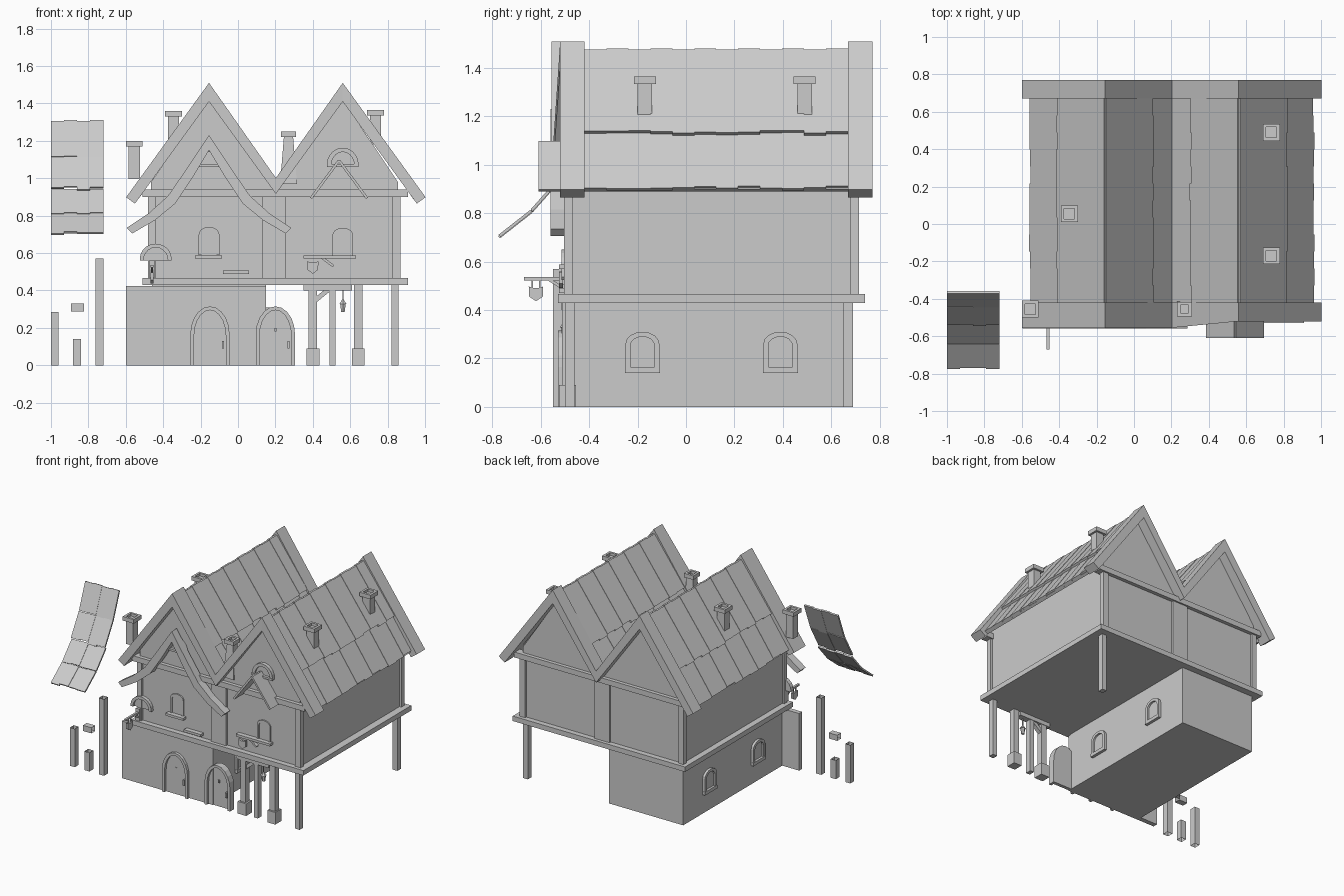
import bpy, bmesh, math, random

if "Cube" in bpy.data.objects:
    bpy.data.objects.remove(bpy.data.objects["Cube"])
random.seed(4)

def prism(name, pts, a0, a1, axis='y', caps=True):
    """Extrude a profile: (x,z) along y, (y,z) along x or (x,y) along z. a0 may depend on u."""
    bm = bmesh.new()
    place = {'y': lambda u, v, w: (u, w, v), 'x': lambda u, v, w: (w, u, v),
             'z': lambda u, v, w: (u, v, w)}[axis]
    lo = [bm.verts.new(place(u, v, a0(u) if callable(a0) else a0)) for u, v in pts]
    hi = [bm.verts.new(place(u, v, a1)) for u, v in pts]
    n = len(pts)
    for i in range(n):
        bm.faces.new((lo[i], lo[(i + 1) % n], hi[(i + 1) % n], hi[i]))
    if caps:
        bm.faces.new(lo)
        bm.faces.new(hi)
    bmesh.ops.recalc_face_normals(bm, faces=bm.faces)
    me = bpy.data.meshes.new(name)
    bm.to_mesh(me)
    bm.free()
    ob = bpy.data.objects.new(name, me)
    bpy.context.collection.objects.link(ob)
    return ob

def rect(a, b, c, d):
    return [(a, c), (b, c), (b, d), (a, d)]

def box(name, x0, x1, y0, y1, z0, z1, caps=True):
    return prism(name, rect(x0, x1, y0, y1), z0, z1, 'z', caps)

def arch(c, z0, w, h, rise, n=10):
    """Open arched outline from bottom left, over the top, to bottom right."""
    top = [(c - w / 2 * math.cos(math.pi * i / n), z0 + h - rise + rise * math.sin(math.pi * i / n))
           for i in range(n + 1)]
    return [(c - w / 2, z0)] + top + [(c + w / 2, z0)]

def arched(name, c, z0, w, h, rise, t, front, wall, axis='y', n=10):
    """Raised arched frame with a set back panel."""
    outer, inner = arch(c, z0, w, h, rise, n), arch(c, z0, w - 2 * t, h - t, rise - t * .6, n)
    prism(name + "_frame", outer + inner[::-1], front, wall, axis)
    prism(name + "_panel", inner, front + (wall - front) * .5, wall, axis)

def bar(name, p, q, t, a0, a1, axis='y'):
    """Slanted plank between two profile points."""
    dx, dz = q[0] - p[0], q[1] - p[1]
    l = math.hypot(dx, dz)
    nx, nz = -dz / l * t / 2, dx / l * t / 2
    return prism(name, [(p[0] + nx, p[1] + nz), (q[0] + nx, q[1] + nz),
                        (q[0] - nx, q[1] - nz), (p[0] - nx, p[1] - nz)], a0, a1, axis)

# ground floor block, front wall and floor slab
box("ground_floor", -.46, .15, -.49, .69, 0, .43)
box("front_wall", -.6, .15, -.51, -.475, 0, .425)
box("floor_slab", -.51, .91, -.53, .74, .43, .467)

# upper floor with twin gables
prism("upper_floor", [(-.465, .46), (.855, .46), (.855, .98), (.56, 1.42), (.2, .94), (-.155, 1.42), (-.465, .98)],
      -.49, .7)
for side, y0, y1 in (("front", -.505, -.47), ("back", .68, .715)):
    for x0, x1 in ((-.48, -.44), (.13, .255), (.825, .87)):
        box(side + "_wall_post", x0, x1, y0, y1, .46, .91)
    box(side + "_tie_beam", -.51, .91, y0 - .012, y1 + .012, .9, .94)

# gable boards at both ends of both roofs
S = .61 / .442
def leg(name, cx, s, run, y0, y1):
    if run > .4:
        pts = [(0, 1.51), (run, 1.51 - S * run), (run - .047, 1.476 - S * run), (0, 1.41)]
    else:
        pts = [(0, 1.51), (run, 1.51 - S * run - .015), (run, 1.41 - S * run), (0, 1.41)]
    prism(name, [(cx + s * a, b) for a, b in pts], y0, y1)
for cx, sides in ((-.155, ((-1, .443), (1, .358))), (.56, ((-1, .358), (1, .443)))):
    for s, run in sides:
        leg("back_gable_board", cx, s, run, .67, .77)
        if cx < 0:
            front = -.555
        elif s < 0:
            front = lambda u: -.555 + .035 * (u - .2) / .36
        else:
            front = -.52
        leg("front_gable_board", cx, s, run, front, -.42)

# roof slopes: a deck and two courses of overlapping tile strips
def course(name, p, q, y0, y1, n, axis='y', t=.016):
    step = (y1 - y0) / n
    l = math.hypot(q[0] - p[0], q[1] - p[1])
    for i in range(n):
        e = random.uniform(-.006, .008) / l
        k = .004 * (i % 2)
        end = (q[0] + (q[0] - p[0]) * e, q[1] + (q[1] - p[1]) * e + k)
        bar(name, (p[0], p[1] + k), end, t, y0 + i * step, y0 + (i + 1) * step, axis)
for cx, sides in ((-.155, ((-1, .395), (1, .358))), (.56, ((-1, .358), (1, .395)))):
    for s, run in sides:
        z_end = .895 if run > .36 else .965
        bar("roof_deck", (cx, 1.455), (cx + s * (run - .01), z_end), .02, -.43, .68)
        course("upper_tiles", (cx, 1.472), (cx + s * .252, 1.132), -.42, .67, 12)
        course("lower_tiles", (cx + s * .22, 1.15), (cx + s * run, z_end + .005), -.42, .67, 12)

# flared bargeboard on the left gable
half = [(0, 1.23), (.12, 1.05), (.22, .905), (.32, .815), (.44, .735),
        (.41, .705), (.29, .775), (.18, .865), (.09, 1.0), (0, 1.15)]
for s in (-1, 1):
    prism("flared_bargeboard", [(-.155 + s * x, z) for x, z in half], -.56, -.5)

# half round gable windows and small canopy
for cx in (-.155, .56):
    arched("gable_window", cx, 1.065, .17, .098, .09, .022, -.515, -.485)
    box("gable_window_sill", cx - .085, cx + .085, -.52, -.485, 1.06, 1.075)
for s in (-1, 1):
    bar("canopy_slope", (.54, 1.095), (.54 + s * .15, .893), .014, -.61, -.49)

# upper windows with sills
for cx, z in ((-.155, .59), (.56, .585)):
    arched("upper_window", cx, z, .11, .15, .04, .015, -.5, -.485)
for x0, x1, z in ((-.23, -.085, .57), (-.08, .06, .488), (.35, .63, .57)):
    box("window_sill", x0, x1, -.525, -.485, z, z + .018)
arched("corner_hood", -.44, .56, .17, .09, .08, .02, -.515, -.485)

# arched doors with handles
for cx in (-.15, .2):
    arched("door", cx, 0, .21, .315, .15, .02, -.53, -.48)
    box("door_handle", cx + .065, cx + .075, -.53, -.5, .09, .13)
    box("door_peephole", cx - .006, cx + .006, -.515, -.5, .18, .2)

# ground floor side windows
for y in (-.18, .39):
    for name, f, w in (("right_window", .168, .14), ("left_window", -.478, -.45)):
        arched(name, y, .15, .14, .16, .05, .02, f, w, 'x', 8)
        box(name + "_sill", min(f, w) - .003, max(f, w) + .003, y - .072, y + .072, .14, .165)

# porch posts, beam and brace
for y in (-.48, .67):
    box("corner_post", .82, .858, y - .02, y + .02, 0, .44)
for x0, x1, b in ((.378, .422, .013), (.49, .522, 0), (.62, .665, .01)):
    box("porch_post", x0, x1, -.512, -.468, 0, .43)
    if b:
        box("porch_post_base", x0 - b, x1 + b, -.525, -.455, 0, .09)
box("porch_beam", .35, .61, -.515, -.465, .4, .432)
bar("porch_brace", (.41, .345), (.49, .41), .025, -.505, -.475)

# hanging lantern
box("lantern_chain", .558, .564, -.503, -.497, .345, .4)
bpy.ops.mesh.primitive_cone_add(vertices=6, radius1=.022, radius2=.004, depth=.025, location=(.561, -.5, .34))
bpy.context.object.name = "lantern_roof"
bpy.ops.mesh.primitive_cone_add(vertices=6, radius1=.011, radius2=.017, depth=.045, location=(.561, -.5, .307))
bpy.context.object.name = "lantern_body"

# shield signs on brackets
shield = [(-.03, .06), (-.012, .054), (.012, .054), (.03, .06), (.028, .018), (0, 0), (-.028, .018)]
prism("side_sign", [(-.62 + u, .437 + v) for u, v in shield], -.468, -.452, 'x')
box("side_sign_bracket", -.468, -.452, -.67, -.49, .523, .537)
bar("side_sign_brace", (-.565, .525), (-.5, .485), .012, -.466, -.454, 'x')
box("side_sign_plate", -.475, -.445, -.525, -.49, .47, .56)
for u in (-.635, -.605):
    box("side_sign_hook", -.463, -.457, u - .003, u + .003, .49, .525)
prism("front_sign", [(.4 + u, .49 + v * 1.1) for u, v in shield], -.525, -.508)
bar("front_sign_brace", (.45, .575), (.51, .53), .014, -.515, -.49)

# chimneys: square stacks with hollow caps
def chimney(x, y, z0, z1, w=.03, top=.03):
    bpy.ops.mesh.primitive_cone_add(vertices=4, radius1=w * 1.414, radius2=top * 1.414, depth=z1 - z0 - .02,
                                    location=(x, y, (z0 + z1 - .02) / 2))
    ob = bpy.context.object
    ob.name = "chimney_stack"
    ob.rotation_euler.z = math.pi / 4
    c, i = top + .015, top - .002
    for a, b in ((-c, -i), (i, c)):
        box("chimney_cap", x + a, x + b, y - c, y + c, z1 - .03, z1)
        box("chimney_cap", x - i, x + i, y + a, y + b, z1 - .03, z1)
chimney(-.345, .055, 1.15, 1.36)
chimney(.735, .49, 1.18, 1.365)
chimney(.735, -.17, 1.18, 1.365)
chimney(-.555, -.455, .995, 1.2)
chimney(.27, -.455, .97, 1.25, .045, .024)

# loose spare pieces beside the house: open timbers and a curved tile panel
for x, w, h in ((-.98, .02, .285), (-.86, .021, .14), (-.74, .021, .57)):
    box("spare_timber", x - w, x + w, -.55, -.505, 0, h, caps=False)
prism("spare_block", rect(-.55, -.505, .288, .33), -.893, -.823, 'x', caps=False)
curve = [(-.355, 1.295), (-.43, 1.1), (-.525, .935), (-.64, .805), (-.77, .703)]
for i in range(4):
    lift = .01 if i < 2 else 0
    p, q = curve[i], curve[i + 1]
    course("spare_tile_panel", (p[0] - lift, p[1] + lift), (q[0] - lift, q[1] + lift), -1, -.72, 4, 'x', .012)
